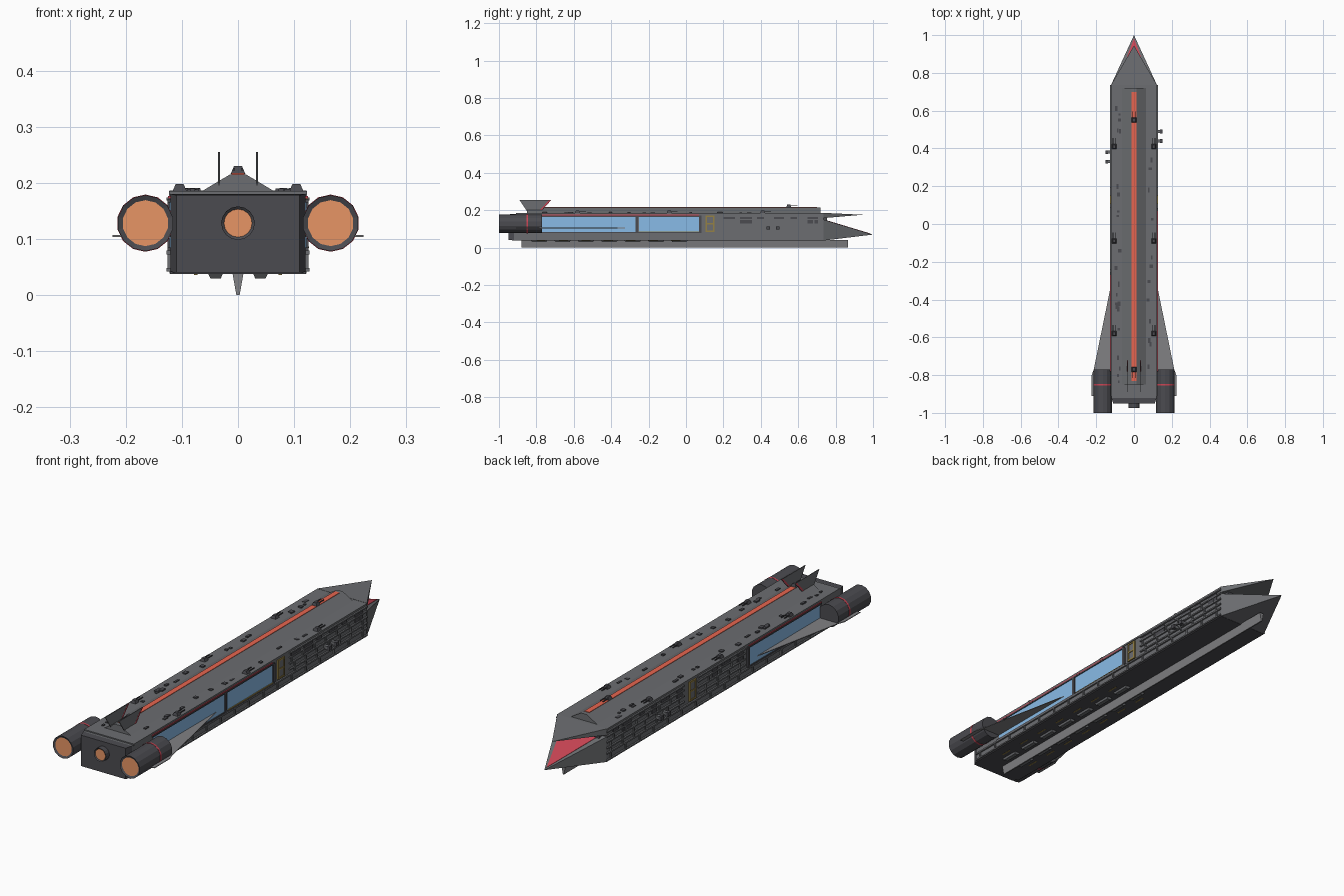
import bpy, bmesh, math, random
from mathutils import Matrix, Vector

if "Cube" in bpy.data.objects:
    bpy.data.objects.remove(bpy.data.objects["Cube"])

random.seed(4)


def mat(name, r, g, b):
    m = bpy.data.materials.new(name)
    m.diffuse_color = (r, g, b, 1)
    m.use_nodes = True
    m.node_tree.nodes["Principled BSDF"].inputs["Base Color"].default_value = m.diffuse_color
    return m


HULL = mat("hull_grey", .15, .155, .165)
DARK = mat("dark_grey", .07, .07, .08)
LIGHT = mat("wing_grey", .22, .22, .23)
RED = mat("red", .6, .06, .09)
CORAL = mat("coral", .8, .13, .08)
BLUE = mat("blue", .25, .5, .8)
ORANGE = mat("orange", .8, .3, .13)
OCHRE = mat("ochre", .3, .22, .06)


def finish(name, bm, *mats):
    bmesh.ops.recalc_face_normals(bm, faces=bm.faces)
    me = bpy.data.meshes.new(name)
    bm.to_mesh(me)
    bm.free()
    for m in mats:
        me.materials.append(m)
    ob = bpy.data.objects.new(name, me)
    bpy.context.collection.objects.link(ob)
    return ob


def boxes(name, ranges, m):
    """One object from boxes given as (x0, x1, y0, y1, z0, z1)."""
    bm = bmesh.new()
    for x0, x1, y0, y1, z0, z1 in ranges:
        t = Matrix.Translation(((x0 + x1) / 2, (y0 + y1) / 2, (z0 + z1) / 2))
        s = Matrix.Diagonal((abs(x1 - x0), y1 - y0, z1 - z0, 1))
        bmesh.ops.create_cube(bm, size=1, matrix=t @ s)
    return finish(name, bm, m)


def loft(name, a, b, m):
    """Solid between two matching loops of points; b may be a single tip."""
    bm = bmesh.new()
    va = [bm.verts.new(p) for p in a]
    vb = [bm.verts.new(p) for p in b]
    n = len(va)
    bm.faces.new(va)
    if len(vb) > 1:
        bm.faces.new(vb)
    for i in range(n):
        j = (i + 1) % n
        bm.faces.new([va[i], va[j], vb[j], vb[i]] if len(vb) > 1 else [va[i], va[j], vb[0]])
    return finish(name, bm, m)


def rect(w, y, z0, z1, w0=None):
    w0 = w if w0 is None else w0
    return [(-w0, y, z0), (w0, y, z0), (w, y, z1), (-w, y, z1)]


def nozzle(name, x, z, r, y0, y1, rim, sides):
    bm = bmesh.new()
    rot = Matrix.Rotation(math.pi / 2, 4, 'X')
    bmesh.ops.create_cone(bm, cap_ends=True, segments=sides, radius1=r, radius2=r, depth=y1 - y0,
                          matrix=Matrix.Translation((x, (y0 + y1) / 2, z)) @ rot)
    back = min(bm.faces, key=lambda f: f.calc_center_median().y)
    bmesh.ops.inset_region(bm, faces=[back], thickness=rim, depth=-.004)
    back.material_index = 1
    return finish(name, bm, DARK, ORANGE)


# Main hull, tail cap and deck
loft("hull", rect(.12, -.92, .04, .18), rect(.12, .735, .04, .18), HULL)
loft("tail_cap", rect(.11, -.95, .04, .178), rect(.12, -.92, .04, .18), DARK)
boxes("deck_plate", [(-.123, .123, -.91, .735, .177, .185)], HULL)
boxes("belly_plate", [(-.121, .121, -.93, .735, .037, .042)], DARK)

# Raised roof ridge with its stripe
loft("roof_ridge", rect(.014, -.85, .184, .215, .066), rect(.014, .72, .184, .215, .066), HULL)
boxes("roof_stripe", [(-.012, .012, -.83, .70, .213, .217)], CORAL)

# Split nose: lower jaw, upper plate, red inset
loft("nose_lower", rect(.122, .735, .038, .15), [(0, 1.0, .07)], HULL)
loft("nose_upper", rect(.122, .735, .158, .186), [(0, .945, .176)], HULL)
boxes("nose_bridge", [(-.1, .1, .73, .755, .13, .17)], DARK)


def jaw(x, y, lift=.0015):
    return (x, y, .15 - .08 * (y - .735) / .265 + lift)


loft("nose_red_panel", [jaw(-.085, .755), jaw(.085, .755), jaw(0, .983)],
     [jaw(-.085, .755, -.001), jaw(.085, .755, -.001), jaw(0, .983, -.001)], RED)

# Keel and belly pads
loft("keel", rect(.010, -.88, 0, .04, .003), rect(.010, .865, 0, .04, .003), LIGHT)
for s in (-1, 1):
    for i in range(7):
        y = -.83 + i * .125
        x = s * .04
        loft("belly_pad", [(x - .014, y, .04), (x + .014, y, .04), (x + .014, y + .09, .04), (x - .014, y + .09, .04)],
             [(x - .009, y + .008, .029), (x + .009, y + .008, .029),
              (x + .009, y + .082, .029), (x - .009, y + .082, .029)], HULL)
boxes("belly_marks", [(s * .075 - .003, s * .075 + .003, -.8 + i * .12, -.75 + i * .12, .036, .038)
                      for s in (-1, 1) for i in range(7)], OCHRE)

# Engines with red rings
for s in (-1, 1):
    nozzle("side_engine", s * .165, .128, .05, -1.0, -.77, .009, 14)
    bm = bmesh.new()
    bmesh.ops.create_cone(bm, cap_ends=True, segments=14, radius1=.051, radius2=.051, depth=.008,
                          matrix=Matrix.Translation((s * .165, -.85, .128)) @ Matrix.Rotation(math.pi / 2, 4, 'X'))
    finish("engine_ring", bm, RED)
nozzle("centre_engine", 0, .128, .03, -.975, -.94, .005, 16)

# Swept wings and tail fins
for s in (-1, 1):
    outline = [(.115, -.29), (.213, -.77), (.224, -.80), (.224, -.91), (.115, -.91)]
    loft("wing", [(s * x, y, .1035) for x, y in outline], [(s * x, y, .1065) for x, y in outline], LIGHT)
    fin = [(-.85, .195), (-.775, .195), (-.72, .255), (-.89, .255)]
    loft("tail_fin", [(s * .034 - .0015, y, z) for y, z in fin], [(s * .034 + .0015, y, z) for y, z in fin], HULL)
    edge = [(-.785, .197), (-.775, .197), (-.722, .2545), (-.732, .2545)]
    loft("fin_edge", [(s * .034 - .002, y, z) for y, z in edge], [(s * .034 + .002, y, z) for y, z in edge], RED)


# Side walls: windows, frames, doors, rails and ribs
def side(s, parts, depth):
    return [(s * .118, s * depth, *p) for p in parts]


for s in (-1, 1):
    wins = [(-.77, -.27)] + ([(-.25, .07)] if s > 0 else [])
    front = .19
    boxes("windows", side(s, [(a, b, .085, .165) for a, b in wins], .1225), BLUE)
    end = wins[-1][1]
    frame = [(-.78, end + .012, .165, .171), (-.78, end + .012, .079, .085)]
    frame += [(b, b + .014, .085, .165) for a, b in wins]
    boxes("window_frame", side(s, frame, .126), DARK)
    boxes("window_red_trim", side(s, [(-.78, end, .172, .176)], .125), RED)
    if s > 0:
        boxes("window_sill", side(s, [(-.25, .07, .0835, .0865)], .1265), OCHRE)
    door = [(.105, .112, .085, .172), (.145, .152, .085, .172), (.112, .145, .165, .172),
            (.112, .145, .085, .092), (.112, .145, .125, .131)]
    boxes("door_frame", side(s, door, .126), OCHRE)
    boxes("door", side(s, [(.112, .145, .092, .165)], .123), HULL)
    # lower channel runs the full length, upper ones only where there is no window
    rails = [(-.92, .735, .042, .048), (-.92, .735, .072, .079)]
    ribs = [(-.9 + i * .1, -.893 + i * .1, .048, .072) for i in range(17)]
    spans = [(front, .735)] + ([(-.24, .09)] if s < 0 else [])
    for a, b in spans:
        rails += [(a, b, z, z + .006) for z in (.096, .122, .148, .168)]
        k = 0
        while a + .03 + k * .08 < b:
            y = a + .03 + k * .08
            ribs += [(y, y + .006, .102, .122), (y - .02, y - .014, .128, .148), (y, y + .006, .079, .096)]
            k += 1
    boxes("side_rails", side(s, rails, .127), HULL)
    boxes("side_ribs", side(s, ribs, .1255), HULL)
    plates = []
    for a, b in spans:
        for i in range(int((b - a) / .09)):
            y = a + .01 + i * .09
            plates.append((y, y + random.uniform(.03, .07), random.choice((.13, .152)), .165))
    boxes("side_plates", side(s, plates, .1235), DARK)
    # stubby side pods
    for y in ((.44, .49) if s > 0 else (.33, .38)):
        boxes("side_pod", [(s * .118, s * .146, y - .008, y + .008, .098, .112)], HULL)
        boxes("side_pod_cap", [(s * .138, s * .15, y - .010, y + .010, .096, .114)], DARK)


# Twin-barrel turrets
def turret(x, y, z, d):
    loft("turret", [(x - .013, y - .013, z), (x + .013, y - .013, z), (x + .013, y + .013, z), (x - .013, y + .013, z)],
         [(x - .007, y - .009, z + .014), (x + .007, y - .009, z + .014),
          (x + .007, y + .009, z + .014), (x - .007, y + .009, z + .014)], DARK)
    ya, yb = sorted((y, y + d * .045))
    boxes("turret_barrels", [(x + o - .0018, x + o + .0018, ya, yb, z + .006, z + .010) for o in (-.007, .007)], DARK)


for y in (.41, -.09, -.58):
    for s in (-1, 1):
        turret(s * .104, y, .184, 1)
turret(0, .55, .216, 1)
turret(0, -.77, .216, -1)

# Small deck fittings scattered along both edges
fittings = []
for i in range(34):
    s = random.choice((-1, 1))
    x, y = s * random.uniform(.074, .096), random.uniform(-.85, .68)
    w, l = random.uniform(.004, .009), random.uniform(.005, .014)
    fittings.append((x - w, x + w, y - l, y + l, .184, random.uniform(.187, .191)))
boxes("deck_fittings", fittings, DARK)
